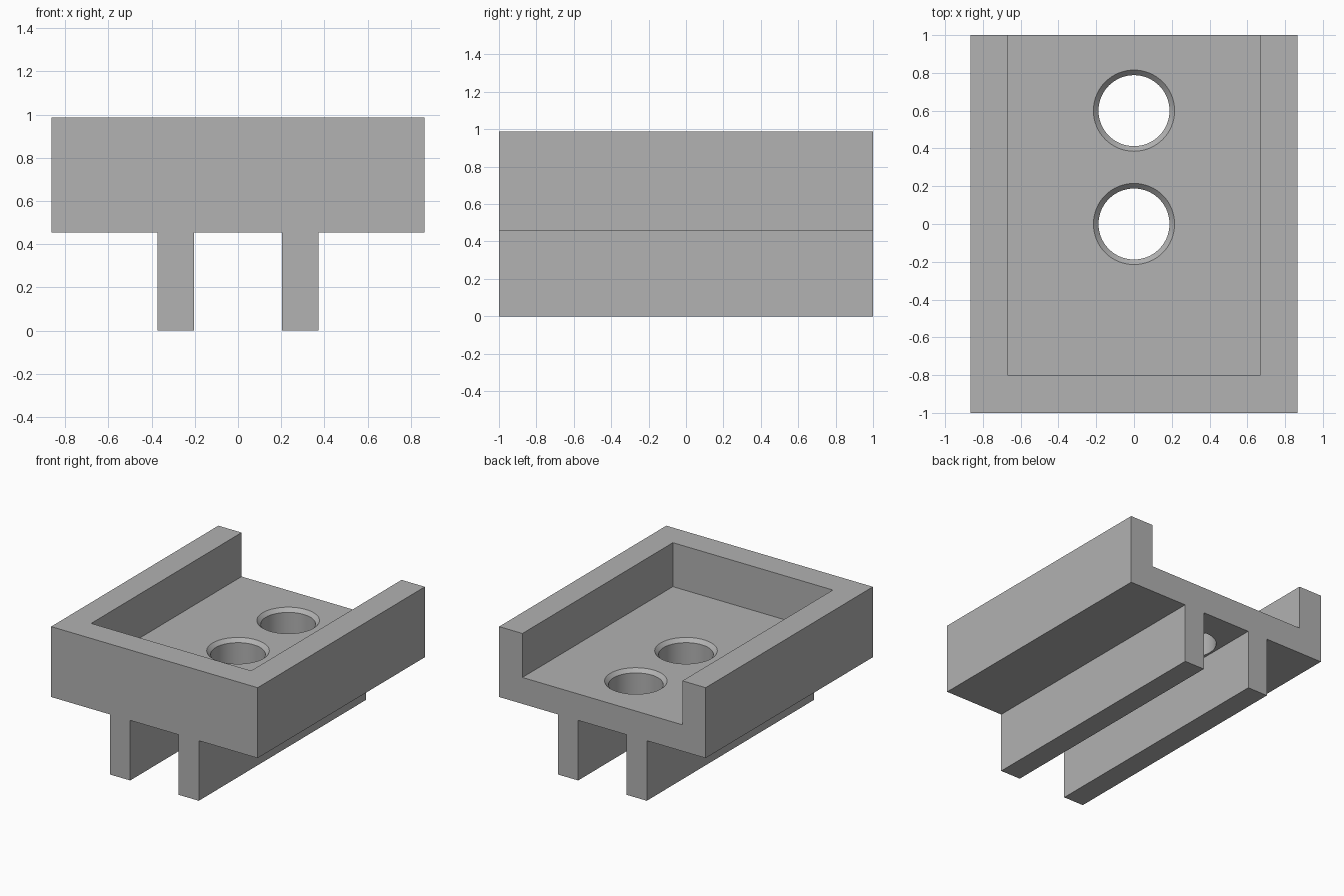
import bpy, bmesh, math

if "Cube" in bpy.data.objects:
    bpy.data.objects.remove(bpy.data.objects["Cube"], do_unlink=True)

# Single grey material
grey = bpy.data.materials.new("plain grey")
grey.use_nodes = True
colour = (0.445, 0.445, 0.445, 1)
grey.diffuse_color = colour
grey.node_tree.nodes["Principled BSDF"].inputs["Base Color"].default_value = colour

HALF_W, BASE, FLOOR, TOP = 0.865, 0.455, 0.655, 0.988
LEG_IN, LEG_OUT = 0.203, 0.372
POCKET_X, POCKET_FRONT = 0.67, -0.80
HOLE_R, RIM_R = 0.188, 0.215
OVER = 0.1


def make_object(name, bm):
    bmesh.ops.recalc_face_normals(bm, faces=bm.faces)
    mesh = bpy.data.meshes.new(name)
    bm.to_mesh(mesh)
    bm.free()
    mesh.materials.append(grey)
    obj = bpy.data.objects.new(name, mesh)
    bpy.context.collection.objects.link(obj)
    return obj


def extrude_profile(name, points, y0, y1):
    """Extrude an x-z outline along y."""
    bm = bmesh.new()
    face = bm.faces.new([bm.verts.new((x, y0, z)) for x, z in points])
    geom = bmesh.ops.extrude_face_region(bm, geom=[face])["geom"]
    verts = [g for g in geom if isinstance(g, bmesh.types.BMVert)]
    bmesh.ops.translate(bm, verts=verts, vec=(0, y1 - y0, 0))
    return make_object(name, bm)


def lathe(name, points, y, sides=64):
    """Spin a radius-height outline about a vertical axis."""
    bm = bmesh.new()
    rings = [[bm.verts.new((r * math.cos(a), y + r * math.sin(a), z))
              for a in (2 * math.pi * i / sides for i in range(sides))]
             for r, z in points]
    for low, high in zip(rings, rings[1:]):
        for i in range(sides):
            j = (i + 1) % sides
            bm.faces.new((low[i], low[j], high[j], high[i]))
    bm.faces.new(rings[0])
    bm.faces.new(rings[-1])
    return make_object(name, bm)


# Block with two full-length rails beneath
half = [(LEG_IN, BASE), (LEG_IN, 0), (LEG_OUT, 0), (LEG_OUT, BASE),
        (HALF_W, BASE), (HALF_W, TOP)]
outline = half + [(-x, z) for x, z in reversed(half)]
tray = extrude_profile("railed_tray", outline, -1, 1)

# Pocket open at the back
pocket = [(-POCKET_X, FLOOR), (POCKET_X, FLOOR),
          (POCKET_X, TOP + OVER), (-POCKET_X, TOP + OVER)]
cutters = [extrude_profile("pocket_cutter", pocket, POCKET_FRONT, 1 + OVER)]

# Two through holes with chamfered rims
chamfer = RIM_R - HOLE_R
drill = [(HOLE_R, BASE - OVER), (HOLE_R, FLOOR - chamfer),
         (RIM_R, FLOOR), (RIM_R, FLOOR + OVER)]
for y in (0, 0.6):
    cutters.append(lathe("hole_cutter", drill, y))

bpy.ops.object.select_all(action="DESELECT")
tray.select_set(True)
bpy.context.view_layer.objects.active = tray
for cutter in cutters:
    cutter.hide_render = True
    mod = tray.modifiers.new(cutter.name, "BOOLEAN")
    mod.operation = "DIFFERENCE"
    mod.solver = "EXACT"
    mod.object = cutter
    bpy.ops.object.modifier_apply(modifier=mod.name)
for cutter in cutters:
    bpy.data.objects.remove(cutter, do_unlink=True)

bpy.ops.object.shade_smooth_by_angle(angle=math.radians(30))
